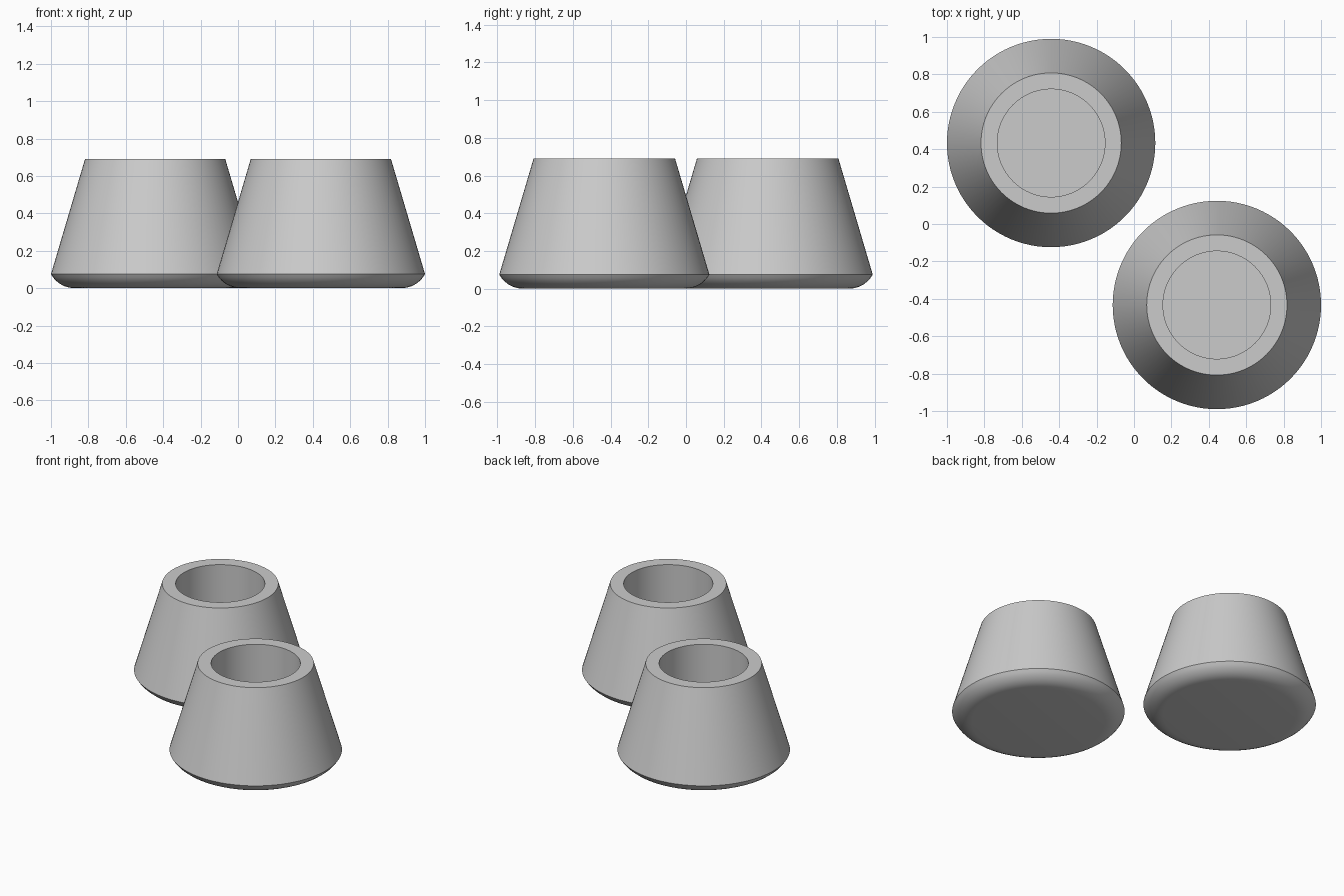
import bpy, bmesh, math

if "Cube" in bpy.data.objects:
    bpy.data.objects.remove(bpy.data.objects["Cube"])

SEGMENTS = 96

grey = bpy.data.materials.new("light grey")
grey.diffuse_color = (0.6, 0.6, 0.6, 1)
grey.use_nodes = True
grey.node_tree.nodes["Principled BSDF"].inputs["Base Color"].default_value = grey.diffuse_color

# Outer radius and height profile: flat base, rounded foot, tapered wall, rim, straight bore
profile = [(0, 0), (0.43, 0)]
profile += [(0.43 + 0.127 * math.sin(a), 0.075 * (1 - math.cos(a)) / (1 - math.cos(1.1)))
            for a in (0.2, 0.4, 0.6, 0.8, 0.95)]
# keep the foot arc ending at the sharp lower edge
profile = profile[:2] + [(0.43 + 0.127 * math.sin(a) / math.sin(1.1), z)
                         for a, (r, z) in zip((0.2, 0.4, 0.6, 0.8, 0.95), profile[2:])]
profile += [(0.557, 0.075), (0.375, 0.69), (0.288, 0.69), (0.288, 0.08), (0, 0.08)]


def make_cup(name, x, y):
    """Spin the profile around a vertical axis."""
    bm = bmesh.new()
    verts = [bm.verts.new((r, 0, z)) for r, z in profile]
    edges = [bm.edges.new(pair) for pair in zip(verts, verts[1:])]
    bmesh.ops.spin(bm, geom=verts + edges, cent=(0, 0, 0), axis=(0, 0, 1),
                   angle=math.tau, steps=SEGMENTS, use_duplicate=False)
    bmesh.ops.remove_doubles(bm, verts=bm.verts, dist=0.0001)
    bmesh.ops.recalc_face_normals(bm, faces=bm.faces)
    mesh = bpy.data.meshes.new(name)
    bm.to_mesh(mesh)
    bm.free()
    mesh.materials.append(grey)
    cup = bpy.data.objects.new(name, mesh)
    cup.location = (x, y, 0)
    bpy.context.collection.objects.link(cup)
    bpy.ops.object.select_all(action='DESELECT')
    cup.select_set(True)
    bpy.context.view_layer.objects.active = cup
    bpy.ops.object.shade_smooth_by_angle(angle=math.radians(30))


# Two identical tapered cups set diagonally
make_cup("back_left_cup", -0.443, 0.433)
make_cup("front_right_cup", 0.443, -0.433)
